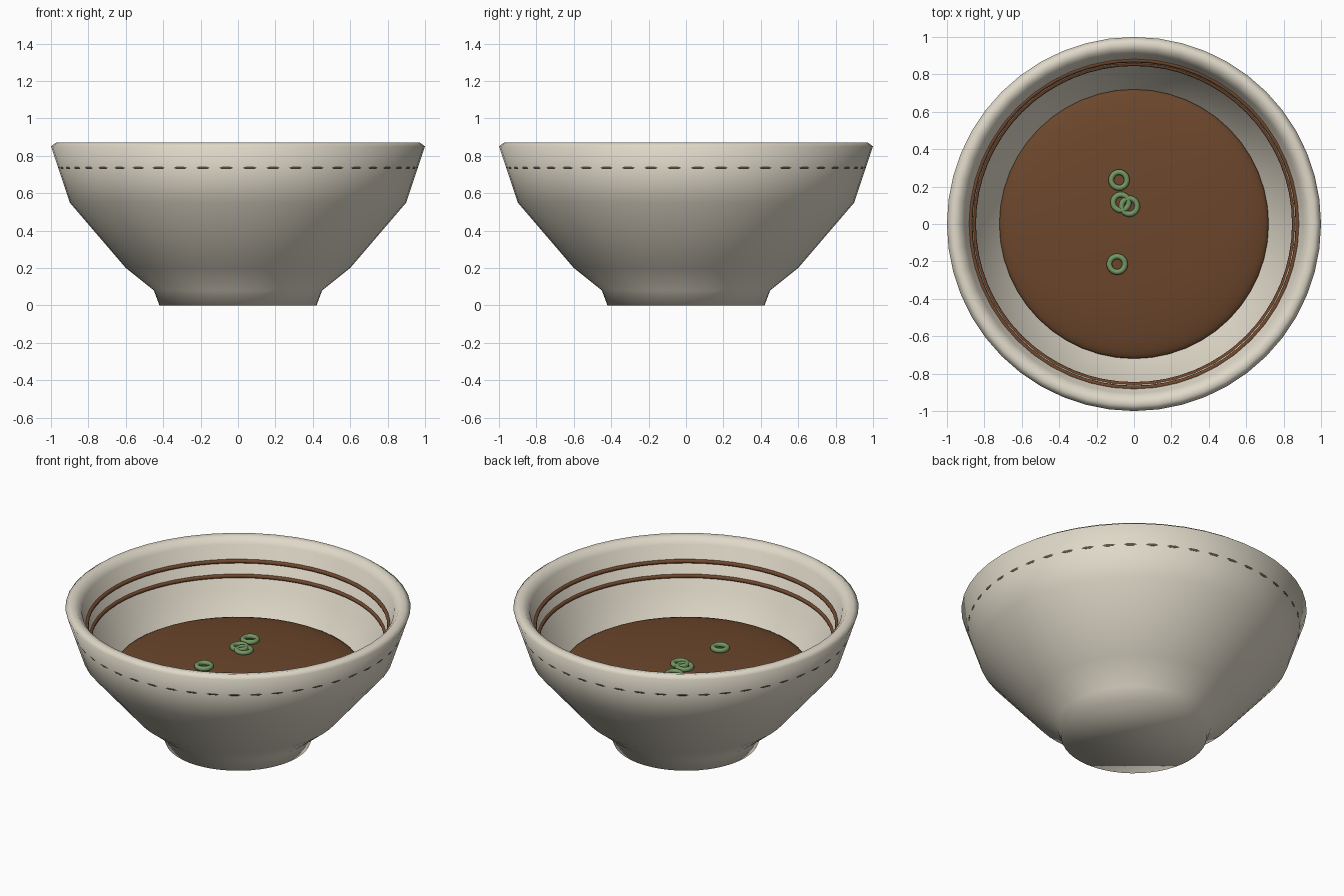
import bpy, bmesh, math

if "Cube" in bpy.data.objects:
    bpy.data.objects.remove(bpy.data.objects["Cube"])


def material(name, rgb):
    m = bpy.data.materials.new(name)
    m.diffuse_color = (*rgb, 1)
    m.use_nodes = True
    m.node_tree.nodes["Principled BSDF"].inputs["Base Color"].default_value = m.diffuse_color
    return m


CREAM = material("cream_glaze", (0.74, 0.69, 0.58))
SOUP = material("brown_broth", (0.15, 0.062, 0.025))
STRIPE = material("brown_stripe", (0.165, 0.064, 0.026))
DARK = material("dark_grey_stripe", (0.105, 0.092, 0.068))
GREEN = material("green_onion", (0.17, 0.31, 0.125))


def finish(obj, name, mat):
    obj.name = name
    obj.data.materials.append(mat)
    for p in obj.data.polygons:
        p.use_smooth = True


def lathe(name, profile, sides, mat, closed=False):
    """Revolve (radius, z) points around z; ends are capped unless closed."""
    bm = bmesh.new()
    rings = []
    for r, z in profile:
        rings.append([bm.verts.new((r * math.cos(2 * math.pi * i / sides),
                                    r * math.sin(2 * math.pi * i / sides), z))
                      for i in range(sides)])
    pairs = list(zip(rings, rings[1:]))
    if closed:
        pairs.append((rings[-1], rings[0]))
    else:
        bm.faces.new(rings[0])
        bm.faces.new(rings[-1])
    for a, b in pairs:
        for i in range(sides):
            j = (i + 1) % sides
            bm.faces.new((a[i], a[j], b[j], b[i]))
    bmesh.ops.recalc_face_normals(bm, faces=bm.faces)
    mesh = bpy.data.meshes.new(name)
    bm.to_mesh(mesh)
    bm.free()
    obj = bpy.data.objects.new(name, mesh)
    bpy.context.collection.objects.link(obj)
    finish(obj, name, mat)


def torus(name, loc, major, minor, mat, sides=48):
    bpy.ops.mesh.primitive_torus_add(location=loc, major_radius=major, minor_radius=minor,
                                     major_segments=sides, minor_segments=10)
    finish(bpy.context.object, name, mat)


# Bowl: foot, flared outer wall, rounded lip, inner wall and floor
lathe("bowl", [(0.42, 0), (0.45, 0.08), (0.60, 0.20), (0.90, 0.55), (1.0, 0.85),
               (0.97, 0.872), (0.935, 0.865), (0.905, 0.83), (0.835, 0.57),
               (0.55, 0.25), (0.38, 0.15)], 48, CREAM)

# Outer stripe, almost flush with the wall so only small dashes show
lathe("outer_stripe", [(0.9560, 0.725), (0.9606, 0.735), (0.9628, 0.745),
                       (0.950, 0.745), (0.945, 0.725)],
      144, DARK, closed=True)

# Two painted rings inside the rim
torus("upper_inner_stripe", (0, 0, 0.735), 0.876, 0.012, STRIPE, 64)
torus("lower_inner_stripe", (0, 0, 0.65), 0.857, 0.012, STRIPE, 64)

# Broth: a flattened dome
bpy.ops.mesh.primitive_uv_sphere_add(segments=48, ring_count=24, radius=1, location=(0, 0, 0.442))
broth = bpy.context.object
broth.scale = (0.72, 0.72, 0.085)
finish(broth, "broth", SOUP)

# Sliced green onion rings floating on the broth
for i, (x, y) in enumerate([(-0.08, 0.235), (-0.07, 0.115), (-0.025, 0.095), (-0.09, -0.215)]):
    torus(f"onion_ring_{i + 1}", (x, y, 0.533), 0.042, 0.015, GREEN, 24)
